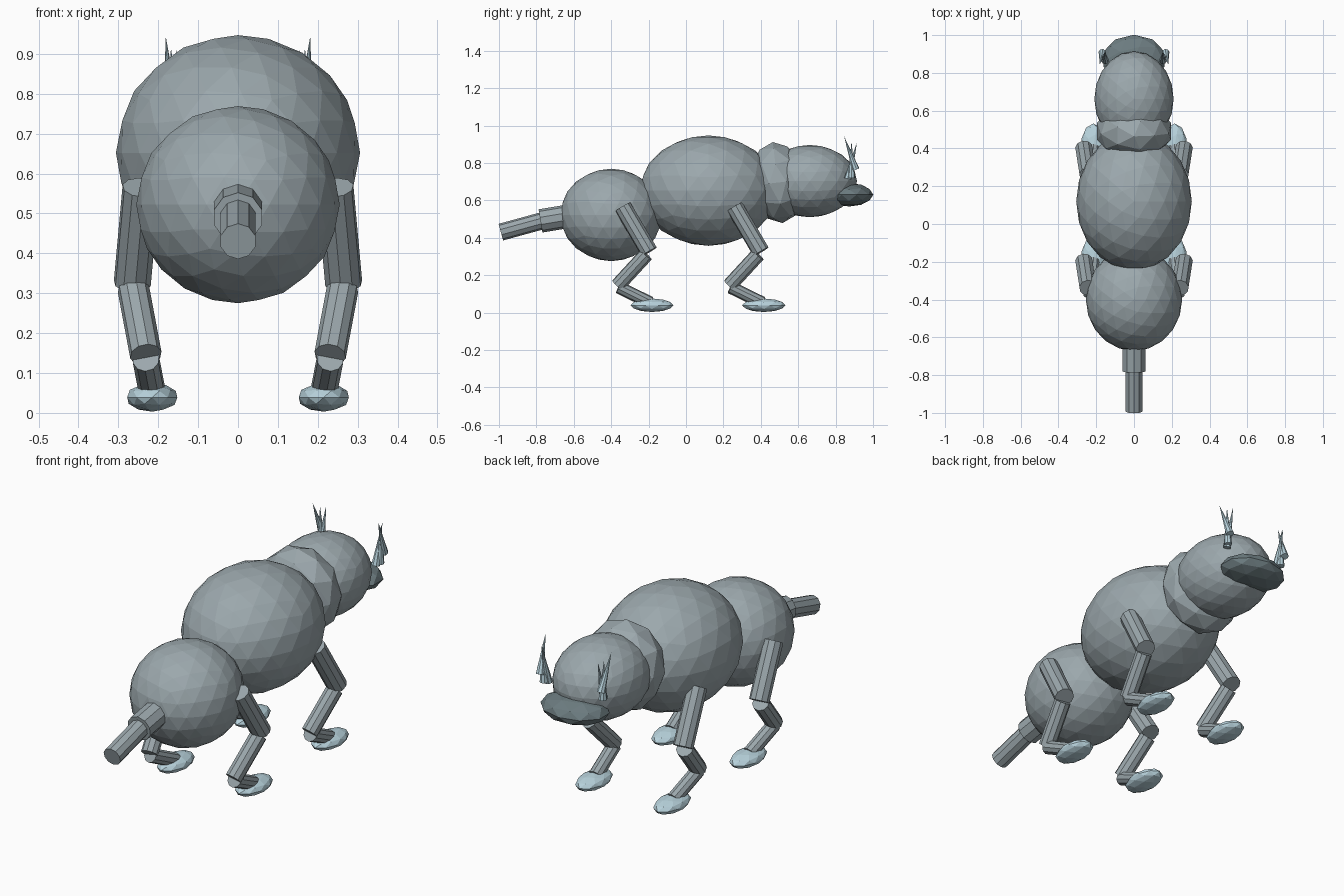
import bpy
from mathutils import Vector

if "Cube" in bpy.data.objects:
    bpy.data.objects.remove(bpy.data.objects["Cube"])


def material(name, rgb):
    m = bpy.data.materials.new(name)
    m.diffuse_color = (*rgb, 1)
    m.use_nodes = True
    m.node_tree.nodes["Principled BSDF"].inputs["Base Color"].default_value = m.diffuse_color
    return m


GREY = material("grey_hide", (0.33, 0.39, 0.415))
DARK = material("dark_muzzle", (0.15, 0.20, 0.215))
PALE = material("pale_blue", (0.48, 0.65, 0.72))


def ball(name, center, radii, mat, subdiv=3, tilt=0.0):
    bpy.ops.mesh.primitive_ico_sphere_add(subdivisions=subdiv, radius=1, location=center,
                                          rotation=(tilt, 0, 0))
    ob = bpy.context.object
    ob.name = name
    ob.scale = radii
    ob.data.materials.append(mat)
    return ob


def rod(name, a, b, r1, r2, mat, sides=10):
    a, b = Vector(a), Vector(b)
    d = b - a
    bpy.ops.mesh.primitive_cone_add(vertices=sides, radius1=r1, radius2=r2,
                                    depth=d.length, location=(a + b) / 2)
    ob = bpy.context.object
    ob.name = name
    ob.rotation_euler = d.to_track_quat('Z', 'Y').to_euler()
    ob.data.materials.append(mat)
    return ob


# body chain, from rump to muzzle
ball("rump", (0, -0.40, 0.522), (0.255, 0.272, 0.247), GREY)
ball("torso", (0, 0.12, 0.652), (0.306, 0.366, 0.295), GREY)
ball("neck", (0, 0.49, 0.695), (0.205, 0.15, 0.218), GREY, 2, 0.12)
ball("head", (0, 0.662, 0.703), (0.21, 0.252, 0.193), GREY)
ball("muzzle", (0, 0.872, 0.63), (0.17, 0.13, 0.063), DARK, 2)

# tail in two segments
rod("tail_base", (0, -0.58, 0.523), (0, -0.778, 0.49), 0.063, 0.063, GREY)
rod("tail_tip", (0, -0.76, 0.493), (0, -0.99, 0.43), 0.046, 0.046, GREY)

for side, s in (("left", -1), ("right", 1)):
    # four jointed legs with flat feet
    for place, dy in (("rear", 0.0), ("fore", 0.598)):
        p = f"{place}_{side}_"
        rod(p + "thigh", (s * 0.243, dy - 0.338, 0.565), (s * 0.265, dy - 0.197, 0.325),
            0.047, 0.047, GREY)
        rod(p + "shank", (s * 0.262, dy - 0.213, 0.31), (s * 0.231, dy - 0.365, 0.145),
            0.04, 0.04, GREY)
        rod(p + "ankle", (s * 0.231, dy - 0.36, 0.135), (s * 0.215, dy - 0.19, 0.052),
            0.034, 0.034, GREY)
        ball(p + "foot", (s * 0.215, dy - 0.182, 0.039), (0.066, 0.116, 0.036), PALE, 2)
    # crossed spikes beside the muzzle
    spikes = [((0.168, 0.908, 0.765), (0.181, 0.845, 0.943)),
              ((0.162, 0.885, 0.72), (0.168, 0.885, 0.915)),
              ((0.152, 0.865, 0.715), (0.155, 0.914, 0.91))]
    for i, (a, b) in enumerate(spikes):
        rod(f"{side}_spike_{i + 1}", (s * a[0], a[1], a[2]), (s * b[0], b[1], b[2]),
            0.02, 0.0, PALE, 8)
